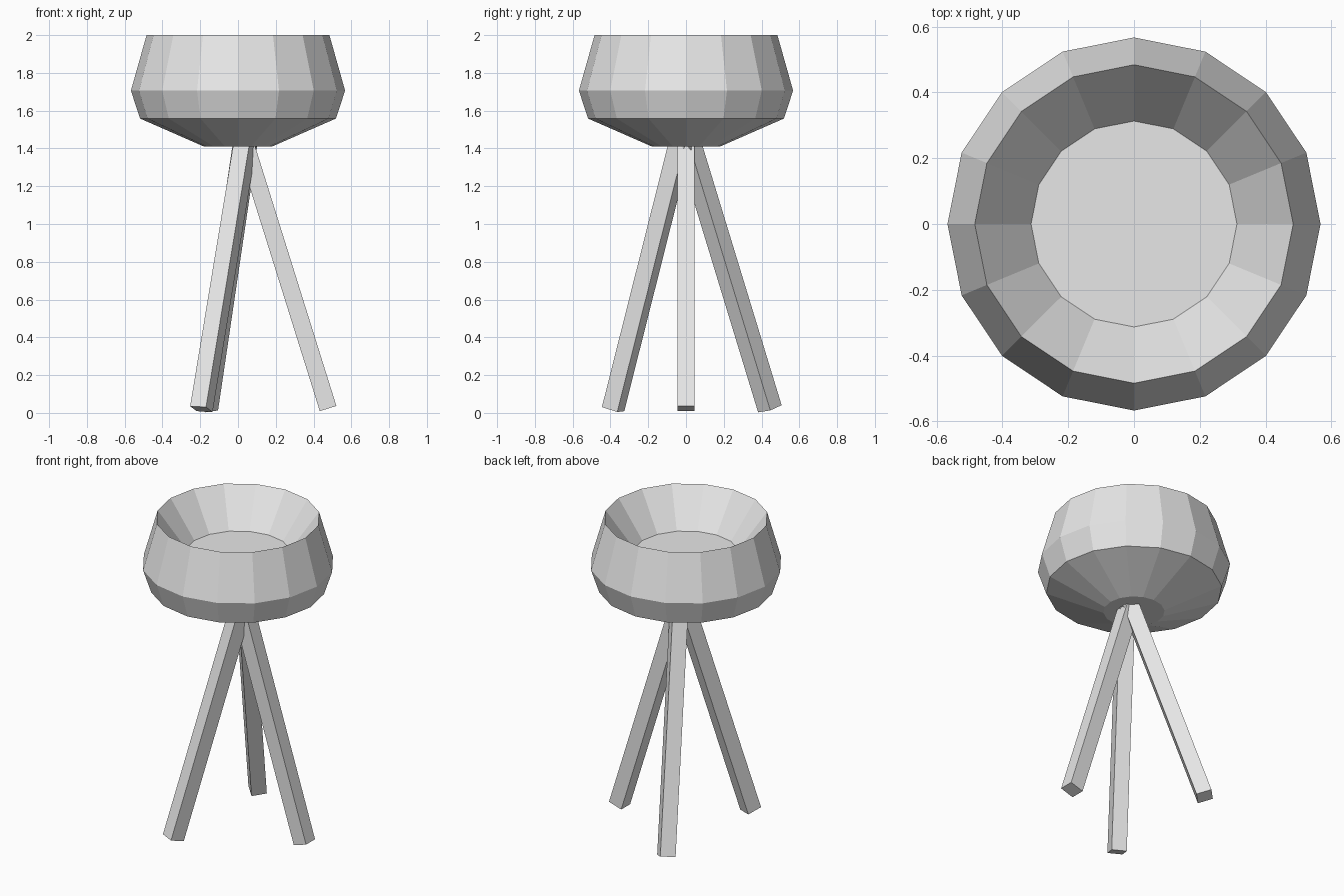
import bpy
import bmesh
from math import cos, sin, pi, radians
from mathutils import Matrix, Vector

cube = bpy.data.objects.get("Cube")
if cube:
    bpy.data.objects.remove(cube, do_unlink=True)

grey = bpy.data.materials.new("light_grey")
grey.use_nodes = True
colour = (0.8, 0.8, 0.8, 1)
grey.diffuse_color = colour
grey.node_tree.nodes["Principled BSDF"].inputs["Base Color"].default_value = colour


def finish(name, bm):
    bmesh.ops.recalc_face_normals(bm, faces=bm.faces[:])
    mesh = bpy.data.meshes.new(name)
    bm.to_mesh(mesh)
    bm.free()
    mesh.materials.append(grey)
    obj = bpy.data.objects.new(name, mesh)
    bpy.context.collection.objects.link(obj)


def lathe(name, profile, sides):
    """Faceted solid of revolution, capped at both ends of the profile."""
    bm = bmesh.new()
    rings = [[bm.verts.new((r * cos(2 * pi * i / sides), r * sin(2 * pi * i / sides), z))
              for i in range(sides)] for r, z in profile]
    for low, high in zip(rings, rings[1:]):
        for i in range(sides):
            j = (i + 1) % sides
            bm.faces.new((low[i], low[j], high[j], high[i]))
    bm.faces.new(rings[0])
    bm.faces.new(rings[-1])
    finish(name, bm)


def leg(name, foot, lean, facing, top=1.43, width=0.092):
    """Square bar from its foot along the lean, with one side turned to facing."""
    foot = Vector(foot)
    axis = Vector((lean[0], lean[1], 1)).normalized()
    out = Vector((cos(radians(facing)), sin(radians(facing)), 0))
    out = (out - axis * out.dot(axis)).normalized()
    side = axis.cross(out)
    length = (top - foot.z) / axis.z
    turn = Matrix((out, side, axis)).transposed().to_4x4()
    place = Matrix.Translation(foot + axis * length / 2) @ turn
    bm = bmesh.new()
    bmesh.ops.create_cube(bm, size=1, matrix=place @ Matrix.Diagonal((width, width, length, 1)))
    finish(name, bm)


# Bowl: underside, outer wall, rim, then sloping inside wall down to the floor
lathe("bowl", [(0.18, 1.41), (0.518, 1.558), (0.567, 1.706),
               (0.484, 2.0), (0.313, 1.77)], 16)

# Three splayed legs
leg("left_leg", (0.477, 0, 0.023), (-0.313, 0), 0)
leg("front_leg", (-0.194, -0.386, 0.02), (0.165, 0.252), 246)
leg("back_leg", (-0.17, 0.444, 0.022), (0.148, -0.305), 135)
